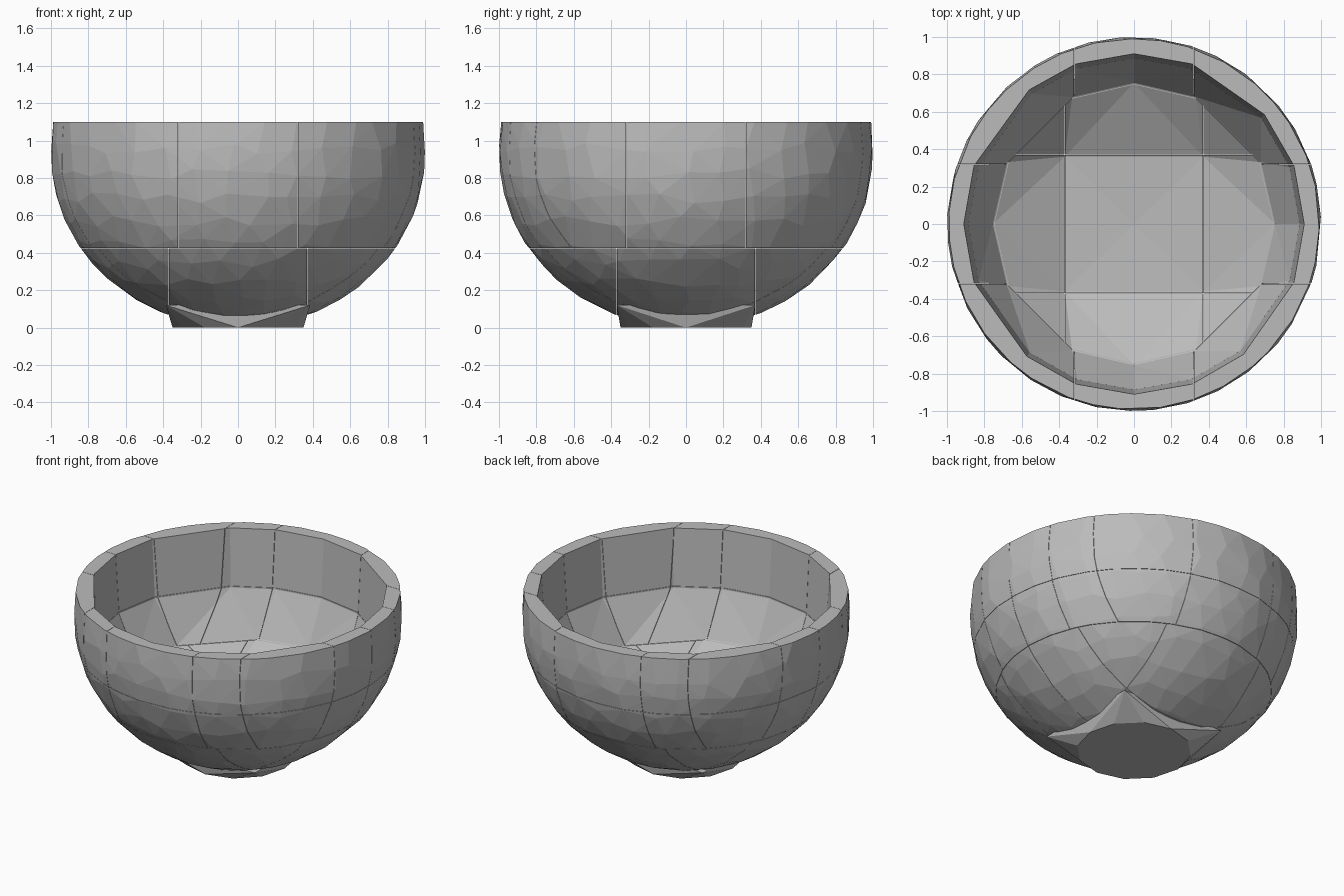
import bpy, bmesh, math, random
from math import sin, cos, pi, radians

random.seed(4)
if "Cube" in bpy.data.objects:
    bpy.data.objects.remove(bpy.data.objects["Cube"])

# Single stone colour
stone = bpy.data.materials.new("grey_stone")
stone.use_nodes = True
GREY = (0.5, 0.5, 0.5, 1)
stone.diffuse_color = GREY
stone.node_tree.nodes["Principled BSDF"].inputs["Base Color"].default_value = GREY

TOP = 1.1
BELLY = 0.92
GAP = 0.001


def make_object(name, bm):
    bmesh.ops.recalc_face_normals(bm, faces=bm.faces)
    mesh = bpy.data.meshes.new(name)
    bm.to_mesh(mesh)
    bm.free()
    mesh.materials.append(stone)
    obj = bpy.data.objects.new(name, mesh)
    bpy.context.collection.objects.link(obj)
    return obj


def hull(name, points):
    bm = bmesh.new()
    for p in points:
        bm.verts.new(p)
    out = bmesh.ops.convex_hull(bm, input=bm.verts)
    spare = {v for v in out["geom_interior"] if isinstance(v, bmesh.types.BMVert)}
    bmesh.ops.delete(bm, geom=list(spare), context="VERTS")
    return make_object(name, bm)


def ring(radius, z, angles):
    return [(radius * cos(a), radius * sin(a), z) for a in angles]


def boxes(name, cells, z0, z1):
    bm = bmesh.new()
    for x0, x1, y0, y1 in cells:
        geom = bmesh.ops.create_cube(bm, size=1)["verts"]
        for v in geom:
            v.co.x = x1 - GAP if v.co.x > 0 else x0 + GAP
            v.co.y = y1 - GAP if v.co.y > 0 else y0 + GAP
            v.co.z = z1 - GAP if v.co.z > 0 else z0 + GAP
    obj = make_object(name, bm)
    obj.hide_render = True
    return obj


# Round below the belly, almost upright above it
def surface_radius(z):
    if z > BELLY:
        return 1 - 0.3 * (z - BELLY) ** 2
    return math.sqrt(max(0, 1 - ((z - BELLY) / BELLY) ** 2))


# Outer bowl: irregular facets from points scattered over a round profile
def outer_points():
    pts = []
    rows = 11
    low = 0.03
    for i in range(rows):
        t = i / (rows - 1)
        base = low + (TOP - low) * t ** 1.35
        count = int(12 + 24 * surface_radius(base))
        for k in range(count):
            z = base
            if 0 < i < rows - 1:
                z += random.uniform(-0.03, 0.03) * min(1, 2 * t + 0.2)
            a = 2 * pi * (k + random.uniform(-0.25, 0.25)) / count
            r = surface_radius(z)
            pts.append((r * cos(a), r * sin(a), z))
    return pts


outer = hull("outer_form", outer_points())

# Hollow: steep upper wall, two bands of sloping panels, square floor
upper = [radians(a) for a in (0, 20, 40, 70, 90, 110, 128, 160,
                              180, 200, 231, 250, 270, 290, 310, 340)]
lower = [q * pi / 2 + radians(a) for q in range(4) for a in (0, 26, 64)]
floor = [(sx * 0.37, sy * 0.36, 0.23) for sx in (-1, 1) for sy in (-1, 1)]
hollow = hull("hollow_cutter", ring(0.915, 1.25, upper) + ring(0.91, TOP - 0.005, upper)
              + ring(0.885, 0.71, upper) + ring(0.755, 0.43, lower)
              + floor + [(0, 0, 0.215)])
hollow.hide_render = True


# Plan of one course of blocks: front/back, sides, corners and a centre
def course_cells(a, split):
    far = 1.2
    cells = [(-a, a, a, far), (-a, a, -far, -a), (-a, a, -a, a)]

    def add(sx, sy, x0, x1, y0, y1):
        xs, ys = sorted((sx * x0, sx * x1)), sorted((sy * y0, sy * y1))
        cells.append((*xs, *ys))

    for sx in (-1, 1):
        for sy in (-1, 1):
            add(sx, sy, a, far, 0, a)
            if not split:
                add(sx, sy, a, far, a, far)
            elif sx > 0 and sy > 0:
                add(sx, sy, a, far, a, split)
                add(sx, sy, a, far, split, far)
            else:
                add(sx, sy, a, split, a, far)
                add(sx, sy, split, far, a, far)
    return cells


def cut_course(name, cells, z0, z1):
    obj = outer.copy()
    obj.name = name
    bpy.context.collection.objects.link(obj)
    cutter = boxes(name + "_cutter", cells, z0, z1)
    for op, other in (("DIFFERENCE", hollow), ("INTERSECT", cutter)):
        mod = obj.modifiers.new(op, "BOOLEAN")
        mod.operation, mod.object, mod.solver = op, other, "EXACT"
    bpy.context.view_layer.update()
    graph = bpy.context.evaluated_depsgraph_get()
    mesh = bpy.data.meshes.new_from_object(obj.evaluated_get(graph))
    obj.modifiers.clear()
    obj.data = mesh
    mesh.name = name
    mesh.materials.clear()
    mesh.materials.append(stone)
    for face in mesh.polygons:
        face.material_index = 0
        face.use_smooth = False
    bpy.data.objects.remove(cutter)


# Three courses of stone blocks
cut_course("rim_blocks", course_cells(0.32, 0.58), 0.72, 1.2)
cut_course("middle_blocks", course_cells(0.32, 0.58), 0.425, 0.72)
cut_course("lower_blocks", course_cells(0.37, None), -0.1, 0.425)
for helper in (outer, hollow):
    bpy.data.objects.remove(helper)

# Foot: flat disc flaring to four corners
corners = [(sx * 0.385, sy * 0.37, 0.12) for sx in (-1, 1) for sy in (-1, 1)]
hull("foot", ring(0.35, 0, [k * pi / 6 for k in range(12)]) + corners)
